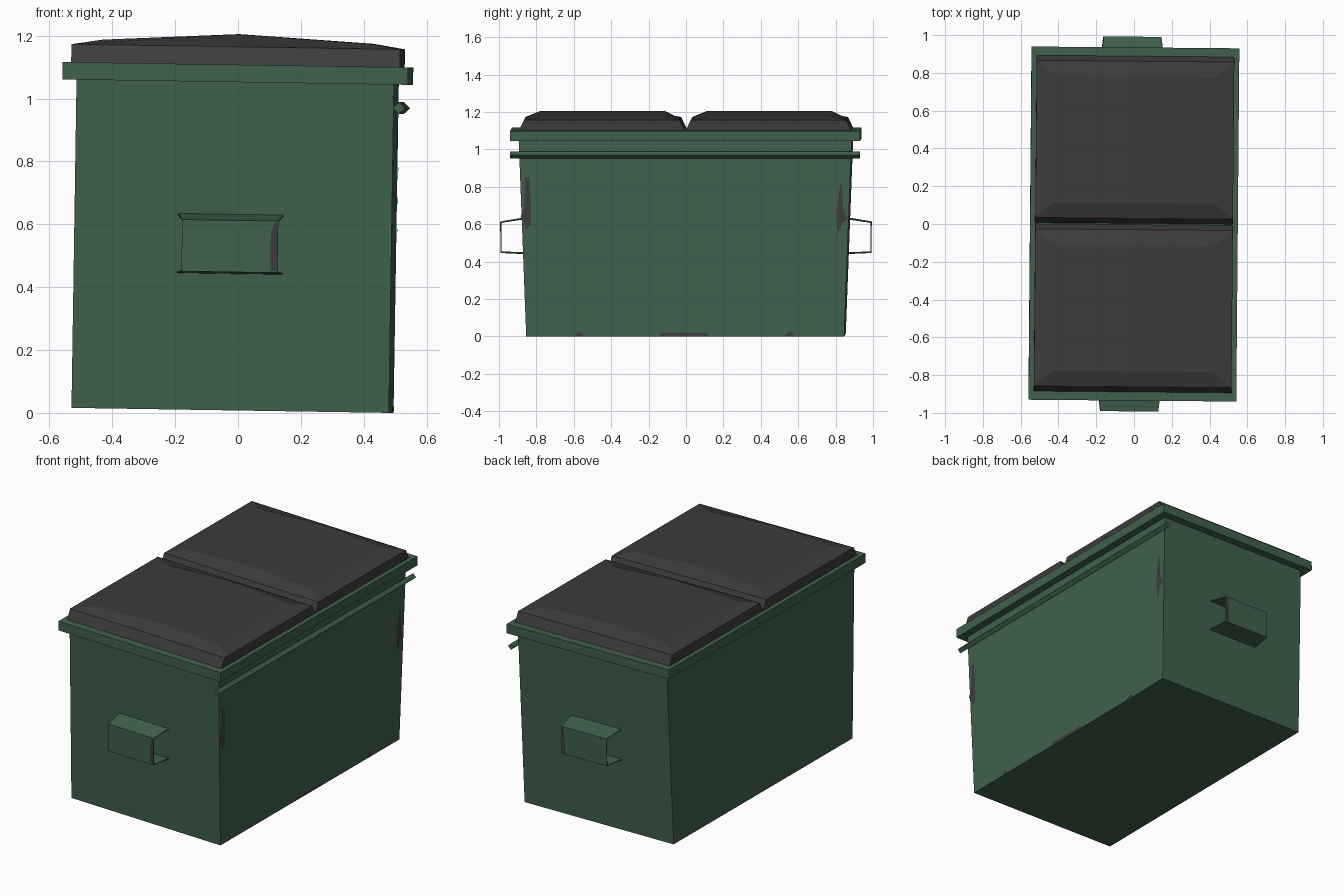
import bpy, bmesh, math
from mathutils import Matrix

if "Cube" in bpy.data.objects:
    bpy.data.objects.remove(bpy.data.objects["Cube"])


def material(name, rgb):
    m = bpy.data.materials.new(name)
    m.diffuse_color = (*rgb, 1)
    m.use_nodes = True
    m.node_tree.nodes["Principled BSDF"].inputs["Base Color"].default_value = m.diffuse_color
    return m


GREEN = material("dark_green_paint", (0.052, 0.12, 0.07))
GREY = material("charcoal_plastic", (0.045, 0.045, 0.045))

# The whole bin leans and turns very slightly
POSE = (Matrix.Translation((-0.0175, 0, 0.008))
        @ Matrix.Rotation(math.radians(-0.5), 4, 'Z')
        @ Matrix.Rotation(math.radians(0.9), 4, 'Y'))


def build(name, verts, faces, mat, fix_normals=True):
    me = bpy.data.meshes.new(name)
    me.from_pydata(verts, [], faces)
    bm = bmesh.new()
    bm.from_mesh(me)
    if fix_normals:
        bmesh.ops.recalc_face_normals(bm, faces=bm.faces)
    bm.transform(POSE)
    bm.to_mesh(me)
    bm.free()
    me.materials.append(mat)
    ob = bpy.data.objects.new(name, me)
    bpy.context.collection.objects.link(ob)
    return ob


def loft(name, rings, mat):
    """Closed solid through rings with equal point counts."""
    n = len(rings[0])
    verts = [p for r in rings for p in r]
    faces = [tuple(range(n)), tuple(range(len(verts) - n, len(verts)))]
    for k in range(len(rings) - 1):
        for i in range(n):
            j = (i + 1) % n
            faces.append((k * n + i, k * n + j, k * n + n + j, k * n + n + i))
    return build(name, verts, faces, mat)


def rect(hx, y0, y1, z):
    return [(-hx, y0, z), (hx, y0, z), (hx, y1, z), (-hx, y1, z)]


# Tapered body and top rim
loft("body", [rect(0.505, -0.85, 0.85, 0), rect(0.505, -0.89, 0.89, 1.05)], GREEN)
loft("rim", [rect(0.55, -0.935, 0.935, 1.0445), rect(0.55, -0.935, 0.935, 1.10)], GREEN)


# Two domed lids: straight wall, bevelled edge and a central ridge
def lid(name, y0, y1):
    def ring(hx, a, b, z_edge, z_mid):
        return [(-hx, a, z_edge), (0, a, z_mid), (hx, a, z_edge),
                (hx, b, z_edge), (0, b, z_mid), (-hx, b, z_edge)]
    v = (ring(0.523, y0, y1, 1.098, 1.098)
         + ring(0.523, y0 + 0.028, y1 - 0.028, 1.157, 1.157)
         + ring(0.425, y0 + 0.11, y1 - 0.11, 1.173, 1.197))
    f = [(0, 1, 2, 3, 4, 5), (12, 13, 16, 17), (13, 14, 15, 16)]
    for k in (0, 6):
        for i in range(6):
            j = (i + 1) % 6
            f.append((k + i, k + j, k + j + 6, k + i + 6))
    build(name, v, f, GREY)


lid("front_lid", -0.89, -0.002)
lid("back_lid", 0.002, 0.89)

# Diamond section bar along the right side
bar = [[(0.522 + dx, y, 0.97 + dz) for dx, dz in
        ((0.02, 0), (0, 0.019), (-0.02, 0), (0, -0.019))] for y in (-0.935, 0.935)]
loft("side_bar", bar, GREEN)

# Bent sheet handles on both ends, open at their sides
for s, name in ((-1, "front_handle"), (1, "back_handle")):
    path = [(0.87, 0.622, 0.168), (0.99, 0.603, 0.153),
            (0.99, 0.442, 0.153), (0.862, 0.437, 0.168)]
    v = [(-0.008 + sx * w, s * y, z) for y, z, w in path for sx in (-1, 1)]
    f = [(2 * i, 2 * i + 1, 2 * i + 3, 2 * i + 2) for i in range(3)]
    if s < 0:
        f = [q[::-1] for q in f]
    h = build(name, v, f, GREEN, False)
    mod = h.modifiers.new("sheet", 'SOLIDIFY')
    mod.thickness = 0.005
    mod.offset = 0
    # Worn strip at the right edge of the handle
    y = s * 0.994
    build(name + "_worn_strip",
          [(0.122, y, 0.446), (0.145, y, 0.446), (0.145, y, 0.6), (0.132, y, 0.6), (0.122, y, 0.565)],
          [(0, 1, 2, 3, 4) if s < 0 else (4, 3, 2, 1, 0)], GREY, False)

# Worn patches on the right wall
patches = {
    "front_worn_patch": [(-0.85, 0.57), (-0.825, 0.60), (-0.825, 0.72), (-0.835, 0.85),
                         (-0.855, 0.85), (-0.86, 0.69), (-0.88, 0.64), (-0.86, 0.61)],
    "back_worn_patch": [(0.815, 0.54), (0.835, 0.6), (0.868, 0.63), (0.845, 0.68),
                        (0.838, 0.82), (0.826, 0.8), (0.81, 0.64)],
    "front_low_patch": [(-0.585, 0.003), (-0.545, 0.003), (-0.55, 0.015), (-0.575, 0.025)],
    "middle_low_patch": [(-0.145, 0.003), (0.13, 0.003), (0.11, 0.017), (-0.12, 0.017)],
    "back_low_patch": [(0.53, 0.003), (0.58, 0.003), (0.57, 0.025), (0.545, 0.018)],
}
for name, pts in patches.items():
    build(name, [(0.508, y, z) for y, z in pts], [tuple(range(len(pts)))], GREY, False)
